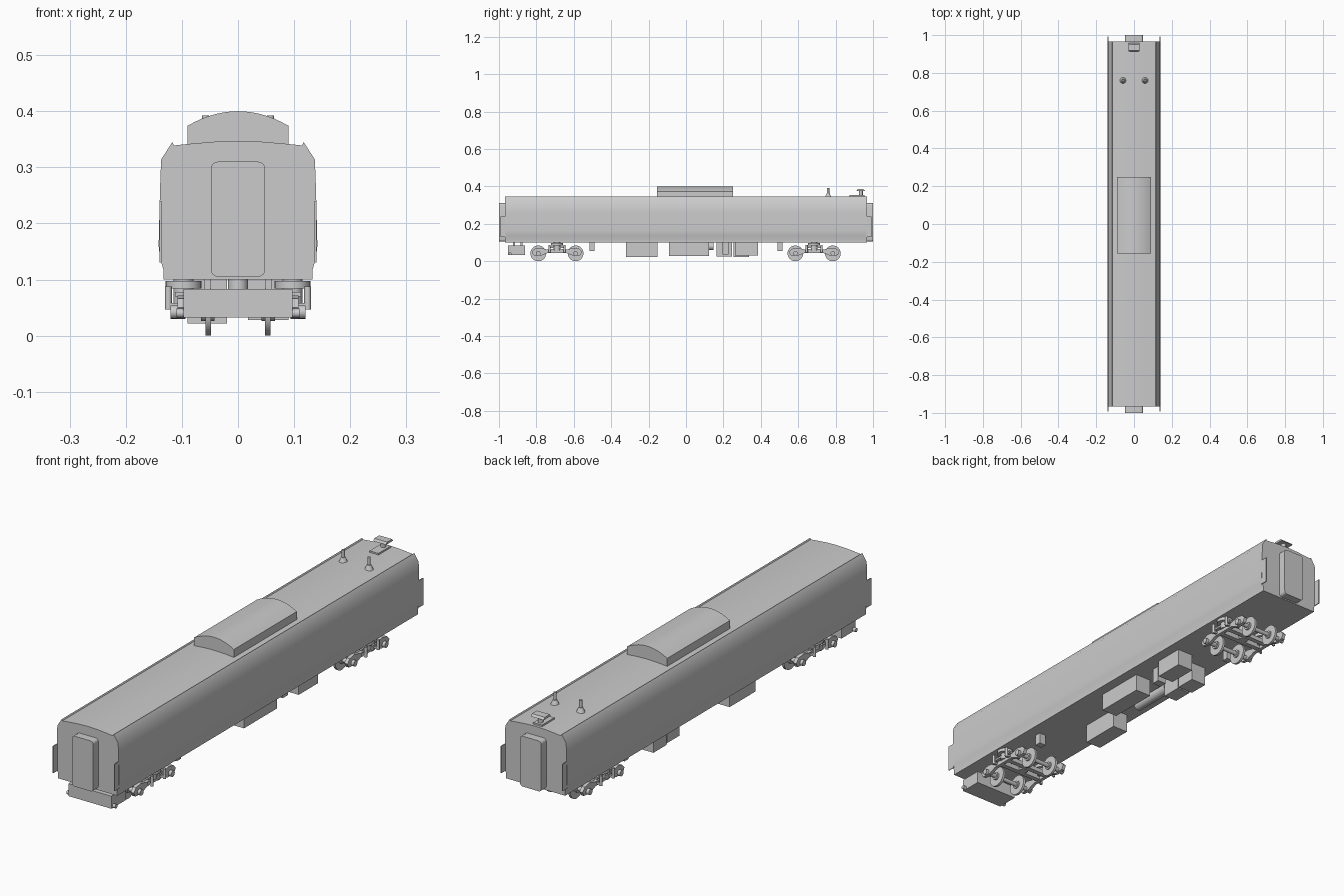
import bpy, bmesh, math
from mathutils import Vector, Matrix

if "Cube" in bpy.data.objects:
    bpy.data.objects.remove(bpy.data.objects["Cube"])


def finish(name, bm, smooth=False):
    bmesh.ops.recalc_face_normals(bm, faces=bm.faces)
    me = bpy.data.meshes.new(name)
    bm.to_mesh(me)
    bm.free()
    ob = bpy.data.objects.new(name, me)
    bpy.context.collection.objects.link(ob)
    if smooth:
        bpy.ops.object.select_all(action='DESELECT')
        ob.select_set(True)
        bpy.context.view_layer.objects.active = ob
        bpy.ops.object.shade_smooth_by_angle(angle=math.radians(35))
    return ob


def prism(name, pts, axis, lo, hi, smooth=False):
    """Extrude a 2D outline: axis 'y' takes (x, z) points, axis 'x' takes (y, z)."""
    bm = bmesh.new()
    place = (lambda p, d: (p[0], d, p[1])) if axis == 'y' else (lambda p, d: (d, p[0], p[1]))
    rings = [[bm.verts.new(place(p, d)) for p in pts] for d in (lo, hi)]
    bm.faces.new(rings[0])
    bm.faces.new(rings[1])
    n = len(pts)
    for i in range(n):
        j = (i + 1) % n
        bm.faces.new((rings[0][i], rings[0][j], rings[1][j], rings[1][i]))
    return finish(name, bm, smooth)


def box(name, x0, x1, y0, y1, z0, z1):
    return prism(name, [(x0, z0), (x1, z0), (x1, z1), (x0, z1)], 'y', y0, y1)


def cyl(name, a, b, r, r2=None, seg=24):
    a, b = Vector(a), Vector(b)
    d = b - a
    bm = bmesh.new()
    rot = d.to_track_quat('Z', 'Y').to_matrix().to_4x4()
    bmesh.ops.create_cone(bm, cap_ends=True, segments=seg, radius1=r,
                          radius2=r if r2 is None else r2, depth=d.length,
                          matrix=Matrix.Translation((a + b) / 2) @ rot)
    return finish(name, bm, True)


def mirrored(half):
    return half + [(-x, z) for x, z in reversed(half) if x > 1e-6]


# Coach body with raised gutters and shallow roof
body = [(0.133, 0.100), (0.133, 0.118), (0.139, 0.138), (0.1415, 0.16), (0.1405, 0.20),
        (0.139, 0.26), (0.137, 0.314), (0.117, 0.345), (0.114, 0.339),
        (0.085, 0.342), (0.045, 0.3455), (0, 0.347)]
prism("coach_body", mirrored(body), 'y', -0.967, 0.967, True)

# Roof unit with arched top
unit = [(0.09, 0.335), (0.09, 0.374)]
unit += [(0.09 * (1 - i / 7), 0.40 - 0.026 * (1 - i / 7) ** 2) for i in range(1, 8)]
prism("roof_unit", mirrored(unit), 'y', -0.155, 0.25, True)

# Gangways and corner plates at both ends
gang = []
for cx, cz, a0 in ((0.036, 0.117, 270), (0.036, 0.298, 0), (-0.036, 0.298, 90), (-0.036, 0.117, 180)):
    for k in range(5):
        a = math.radians(a0 + 22.5 * k)
        gang.append((cx + 0.012 * math.cos(a), cz + 0.012 * math.sin(a)))
for s in (-1, 1):
    lo, hi = sorted((s * 0.96, s * 1.0))
    prism("gangway", gang, 'y', lo, hi, True)
    lo, hi = sorted((s * 0.962, s * 0.993))
    for m in (-1, 1):
        x0, x1 = sorted((m * 0.136, m * 0.1395))
        box("corner_plate", x0, x1, lo, hi, 0.13, 0.24)

# Roof antennas
for m in (-1, 1):
    x = m * 0.058
    cyl("antenna_base", (x, 0.76, 0.338), (x, 0.76, 0.362), 0.019, 0.008)
    cyl("antenna_rod", (x, 0.76, 0.36), (x, 0.76, 0.392), 0.006, seg=12)
box("aerial_foot", -0.02, 0.02, 0.875, 0.955, 0.342, 0.353)
cyl("aerial_post", (0, 0.935, 0.35), (0, 0.935, 0.378), 0.010, seg=12)
prism("aerial_top", [(0.912, 0.376), (0.957, 0.376), (0.95, 0.385), (0.918, 0.385)], 'x', -0.029, 0.029)

# Front obstacle guard
box("obstacle_guard", -0.097, 0.097, -0.953, -0.862, 0.032, 0.083)
for m in (-1, 1):
    for y in (-0.92, -0.88):
        box("guard_hanger", m * 0.055 - 0.006, m * 0.055 + 0.006, y - 0.005, y + 0.005, 0.08, 0.102)
    cyl("guard_fitting", (m * 0.095, -0.94, 0.04), (m * 0.11, -0.94, 0.04), 0.008, seg=12)

# Underfloor equipment: x0, x1, y0, y1, bottom
for name, x0, x1, y0, y1, z0 in (
        ("equipment_box", -0.09, -0.02, -0.32, -0.152, 0.022),
        ("equipment_box", 0.018, 0.09, -0.09, 0.122, 0.028),
        ("equipment_box", 0.018, 0.09, 0.262, 0.385, 0.03),
        ("equipment_box", -0.09, -0.02, 0.255, 0.338, 0.023),
        ("equipment_box", -0.085, -0.025, 0.162, 0.245, 0.025),
        ("junction_box", 0.025, 0.065, 0.195, 0.228, 0.035),
        ("sand_box", 0.055, 0.085, -0.515, -0.488, 0.055),
        ("sand_box", -0.085, -0.055, 0.49, 0.517, 0.055)):
    box(name, x0, x1, y0, y1, z0, 0.102)
cyl("air_tank", (-0.055, -0.04, 0.08), (-0.055, 0.147, 0.08), 0.021)

# Bogies
frame = [(-0.135, 0.05), (-0.12, 0.066), (-0.09, 0.072), (-0.05, 0.062), (0.05, 0.062),
         (0.09, 0.072), (0.12, 0.066), (0.135, 0.05), (0.125, 0.032), (0.085, 0.03),
         (0.05, 0.044), (-0.05, 0.044), (-0.085, 0.03), (-0.125, 0.032)]
for cy in (-0.69, 0.685):
    for w in (-0.1, 0.1):
        y = cy + w
        cyl("axle", (-0.112, y, 0.042), (0.112, y, 0.042), 0.009, seg=16)
        for m in (-1, 1):
            cyl("wheel", (m * 0.048, y, 0.042), (m * 0.058, y, 0.042), 0.042, seg=32)
            cyl("wheel_flange_hub", (m * 0.042, y, 0.042), (m * 0.066, y, 0.042), 0.016)
            cyl("axle_box", (m * 0.1, y, 0.042), (m * 0.12, y, 0.042), 0.012, seg=16)
    for m in (-1, 1):
        x0, x1 = sorted((m * 0.094, m * 0.108))
        prism("bogie_side_frame", [(cy + a, b) for a, b in frame], 'x', x0, x1)
        cyl("air_spring", (m * 0.097, cy, 0.084), (m * 0.097, cy, 0.097), 0.032)
        cyl("spring_seat", (m * 0.097, cy, 0.058), (m * 0.097, cy, 0.102), 0.018)
        box("spring_plate", m * 0.1 - 0.012, m * 0.1 + 0.012, cy - 0.045, cy + 0.045, 0.07, 0.078)
        for w in (-0.04, 0.04):
            cyl("damper", (m * 0.124, cy + w, 0.047), (m * 0.124, cy + w, 0.088), 0.006, seg=12)
            a, b = sorted((m * 0.1, m * 0.127))
            box("damper_bracket", a, b, cy + w - 0.005, cy + w + 0.005, 0.05, 0.058)
    for w in (-0.022, 0.022):
        box("bogie_cross_beam", -0.1, 0.1, cy + w - 0.01, cy + w + 0.01, 0.046, 0.064)
    cyl("bogie_pivot", (0, cy, 0.045), (0, cy, 0.102), 0.018)
